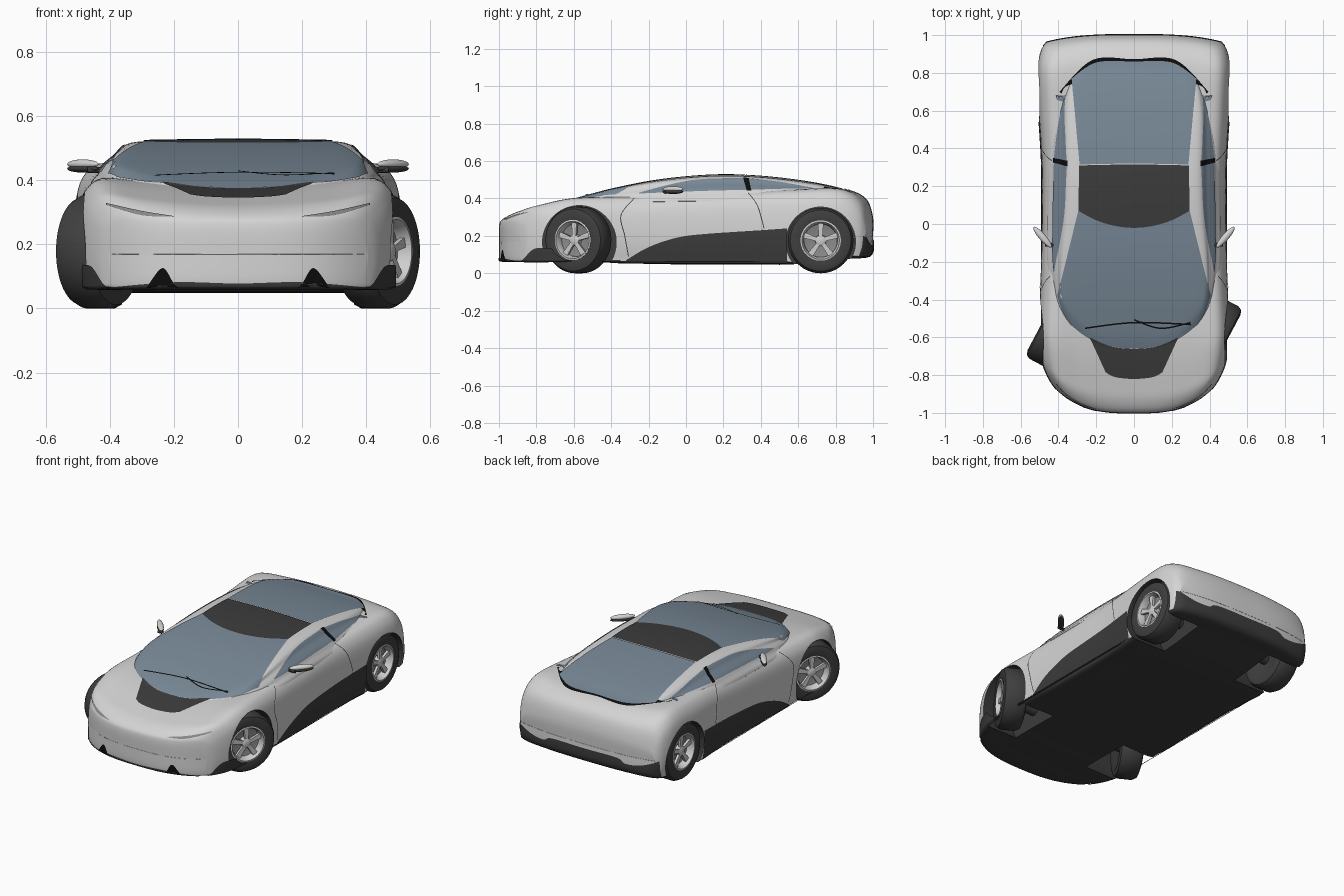
import bpy, bmesh, math
from mathutils import Vector, Matrix
from mathutils.bvhtree import BVHTree

if "Cube" in bpy.data.objects:
    bpy.data.objects.remove(bpy.data.objects["Cube"], do_unlink=True)


def material(name, r, g, b):
    m = bpy.data.materials.new(name)
    m.use_nodes = True
    m.diffuse_color = (r, g, b, 1)
    m.node_tree.nodes["Principled BSDF"].inputs["Base Color"].default_value = (r, g, b, 1)
    return m


WHITE = material("white paint", .66, .66, .66)
GLASS = material("blue grey glass", .19, .25, .31)
DARK = material("dark trim", .045, .045, .045)
RUBBER = material("tyre rubber", .05, .05, .05)
BLACK = material("black trim", .004, .004, .004)
SILVER = material("silver rim", .62, .62, .62)
GREY = material("grey metal", .25, .25, .25)


def smooth(ob, angle=40):
    bpy.ops.object.select_all(action='DESELECT')
    ob.select_set(True)
    bpy.context.view_layer.objects.active = ob
    bpy.ops.object.shade_smooth_by_angle(angle=math.radians(angle))


def build(name, verts, faces, mat, closed=True):
    me = bpy.data.meshes.new(name)
    me.from_pydata(verts, [], faces)
    if closed:
        bm = bmesh.new()
        bm.from_mesh(me)
        bmesh.ops.recalc_face_normals(bm, faces=bm.faces)
        bm.to_mesh(me)
        bm.free()
    ob = bpy.data.objects.new(name, me)
    bpy.context.collection.objects.link(ob)
    me.materials.append(mat)
    smooth(ob)
    return ob


def spline(pts, n):
    """n + 1 even samples of a Catmull-Rom curve through pts."""
    out, last = [], len(pts) - 1
    for k in range(n + 1):
        t = k / n * last
        i = min(int(t), last - 1)
        t -= i
        p = [Vector(pts[max(0, min(last, i + d))]) for d in (-1, 0, 1, 2)]
        m0, m1 = (p[2] - p[0]) / 2, (p[3] - p[1]) / 2
        out.append(p[1] * (2*t**3 - 3*t*t + 1) + m0 * (t**3 - 2*t*t + t)
                   + p[2] * (3*t*t - 2*t**3) + m1 * (t**3 - t*t))
    return out


def loft(name, stations, section, mat, bend=lambda x, y: 0):
    """Skin mirrored half sections along y."""
    rings = []
    for s in spline(stations, 84):
        half = spline(section(s), 36)
        ring = [(p[0], p[1]) for p in half] + [(-p[0], p[1]) for p in half[-2:0:-1]]
        rings.append([(x, s[0] + bend(x, s[0]), z) for x, z in ring])
    n = len(rings[0])
    faces = [(r*n + i, r*n + (i+1) % n, (r+1)*n + (i+1) % n, (r+1)*n + i)
             for r in range(len(rings) - 1) for i in range(n)]
    faces += [tuple(range(n)), tuple(range(len(rings)*n - n, len(rings)*n))]
    return build(name, [v for r in rings for v in r], faces, mat)


# Body shell: y, half width, shoulder z, centre z, bottom z
body_stations = [
    (-1, .40, .17, .17, .169), (-1, .41, .26, .25, .08), (-.985, .44, .30, .285, .065),
    (-.93, .475, .345, .315, .06), (-.85, .495, .368, .335, .06), (-.7, .505, .395, .365, .06),
    (-.55, .505, .405, .385, .06), (-.3, .495, .41, .40, .055), (0, .488, .42, .42, .05),
    (.3, .488, .432, .44, .05), (.6, .505, .446, .45, .05), (.8, .512, .452, .452, .07),
    (.9, .508, .43, .437, .08), (.97, .49, .375, .39, .085), (1, .465, .28, .30, .12),
    (1, .46, .2, .2, .199)]


def body_section(s):
    _, w, zs, zc, zb = s
    low = [(0, 0), (.6, 0), (.93, 0), (.98, .1), (1, .4), (.985, .72), (.94, .9)]
    pts = [(f*w, zb + g*(zs - zb)) for f, g in low]
    return pts + [(f*w, zs + (zc - zs)*(1 - (f/.84)**2)) for f in (.84, .6, .3, 0)]


def body_bend(x, y):
    c = abs(x / .5)**3
    return .22*c*max(0, min(1, (-.5 - y)/.5)) - .05*c*max(0, min(1, (y - .5)/.5))


body = loft("body_shell", body_stations, body_section, WHITE, body_bend)
body.data.materials.append(DARK)
for f in body.data.polygons:
    if f.normal.z < -.6 and f.center.z < .12:
        f.material_index = 1

# Cabin: y, belt half width, roof half width, roof z
cabin_stations = [
    (-.66, .16, .10, .372), (-.6, .28, .22, .395), (-.5, .37, .32, .423), (-.4, .41, .37, .449),
    (-.2, .432, .365, .49), (0, .432, .345, .515), (.2, .43, .335, .526), (.4, .428, .335, .518),
    (.6, .415, .335, .496), (.75, .38, .31, .47), (.88, .3, .25, .438)]


def cabin_section(s):
    _, wb, wr, zt = s
    h = zt - .37
    pts = [(0, 0), (wb*.98, 0), (wb, .4), ((wb+wr)/2, .7), (wr, .94), (wr*.6, .985), (0, 1)]
    return [(x, .37 + g*h) for x, g in pts]


cabin = loft("cabin", cabin_stations, cabin_section, WHITE)

# Combined surface onto which the panels are laid
verts, polys = [], []
for ob in (body, cabin):
    base = len(verts)
    verts += [v.co.copy() for v in ob.data.vertices]
    polys += [[base + i for i in f.vertices] for f in ob.data.polygons]
surface = BVHTree.FromPolygons(verts, polys)

VIEWS = {  # panel plane -> ray start, ray direction
    "top": (lambda a, b: (a, b, 2), Vector((0, 0, -1))),
    "side": (lambda a, b: (2, a, b), Vector((-1, 0, 0))),
    "front": (lambda a, b: (a, -2, b), Vector((0, 1, 0))),
    "rear": (lambda a, b: (a, 2, b), Vector((0, -1, 0)))}


def panel(name, view, edge_a, edge_b, mat, span=False, lift=.004, n=32, m=20):
    """Thin skin between two curves; span mirrors the curves, otherwise the panel is mirrored."""
    start, ray = VIEWS[view]
    if span:
        edge_a, edge_b = ([(-x, y) for x, y in e[:0:-1]] + e for e in (edge_a, edge_b))
    vs = []
    for a, b in zip(spline(edge_a, n), spline(edge_b, n)):
        for j in range(m + 1):
            p = a.lerp(b, j / m)
            hit, nor, _, _ = surface.ray_cast(Vector(start(*p)), ray)
            if hit:
                if nor.dot(ray) > 0:
                    nor = -nor
                hit = hit + (nor - ray).normalized() * lift
            vs.append(hit)
    faces = []
    for i in range(n):
        for j in range(m):
            q = [i*(m+1) + j, (i+1)*(m+1) + j, (i+1)*(m+1) + j + 1, i*(m+1) + j + 1]
            if all(vs[k] is not None for k in q):
                up = (vs[q[1]] - vs[q[0]]).cross(vs[q[2]] - vs[q[0]])
                faces.append(q if up.dot(ray) < 0 else q[::-1])
    ob = build(name, [v if v is not None else Vector((0, 0, .3)) for v in vs], faces, mat, False)
    bm = bmesh.new()
    bm.from_mesh(ob.data)
    bmesh.ops.delete(bm, geom=[v for v in bm.verts if not v.link_faces], context='VERTS')
    bm.to_mesh(ob.data)
    bm.free()
    if not span:
        ob.modifiers.new("mirror", 'MIRROR').use_mirror_merge = False
    return ob


# Top panels
panel("windshield", "top", [(0, -.66), (.15, -.64), (.27, -.585), (.36, -.5), (.405, -.38)],
      [(0, -.02), (.1, -.01), (.2, .02), (.295, .07)], GLASS, True)
panel("roof_panel", "top", [(0, -.02), (.1, -.01), (.2, .02), (.295, .07)],
      [(0, .315), (.29, .31)], DARK, True)
panel("rear_glass", "top", [(0, .32), (.288, .315)],
      [(0, .86), (.2, .855), (.33, .77)], GLASS, True)
panel("rear_glass_trim", "top", [(0, .8), (.33, .74), (.385, .69)],
      [(0, .872), (.22, .868), (.395, .70)], BLACK, True, .002)
panel("hood_panel", "top", [(0, -.82), (.1, -.81), (.15, -.785)],
      [(0, -.66), (.12, -.648), (.235, -.6)], DARK, True)

# Side windows, sills and door seams
panel("door_window", "side", [(-.25, .425), (.05, .438), (.325, .445)],
      [(-.25, .43), (-.05, .482), (.1, .503), (.305, .508)], GLASS)
panel("quarter_window", "side", [(.35, .445), (.5, .45), (.68, .452)],
      [(.335, .506), (.5, .488), (.68, .456)], GLASS)
panel("door_pillar", "side", [(.325, .44), (.305, .51)], [(.35, .44), (.335, .508)], BLACK)
panel("sill", "side", [(-.33, .055), (.1, .055), (.54, .055)],
      [(-.32, .07), (-.2, .14), (-.05, .19), (.1, .21), (.4, .23), (.54, .24)], DARK)


def seam(name, view, pts, da, db, mat=DARK):
    panel(name, view, pts, [(a + da, b + db) for a, b in pts], mat, lift=.003, m=2)


seam("door_front_seam", "side", [(-.28, .40), (-.35, .31), (-.33, .2), (-.31, .09)], .005, 0)
seam("door_rear_seam", "side", [(.33, .43), (.38, .36), (.415, .24)], .005, 0)
seam("sill_crease", "side", [(.28, .09), (.41, .235)], .005, 0, BLACK)

# Front and rear details
panel("headlight", "front", [(.2, .285), (.3, .290), (.41, .322)],
      [(.2, .287), (.3, .303), (.41, .328)], GREY)
panel("front_vent", "front", [(.185, .066), (.235, .066), (.285, .066)],
      [(.20, .075), (.225, .12), (.245, .12), (.28, .072)], BLACK)
panel("front_corner", "front", [(.40, .062), (.49, .062)], [(.42, .075), (.455, .13), (.49, .135)], DARK)
panel("front_lip", "front", [(0, .062), (.42, .062)], [(0, .078), (.2, .082), (.42, .064)], DARK, True)
panel("rear_bumper", "rear", [(0, .088), (.48, .088)],
      [(0, .175), (.22, .175), (.28, .15), (.38, .16), (.48, .2)], DARK, True)

# Wipers lying on the windshield
for i, pts in enumerate([[(-.26, -.555), (0, -.525), (.3, -.535)], [(0, -.51), (.14, -.555), (.3, -.525)]]):
    wiper = panel("wiper_%d" % (i + 1), "top", pts, [(a, b + .008) for a, b in pts], BLACK, lift=.008, m=2)
    wiper.modifiers.clear()


def cylinder(name, radius, depth, loc, mat):
    bpy.ops.mesh.primitive_cylinder_add(vertices=64, radius=radius, depth=depth, location=loc,
                                        rotation=(0, math.pi/2, 0))
    ob = bpy.context.object
    ob.name = name
    ob.data.materials.append(mat)
    smooth(ob)
    return ob


# Wheel arches cut out of the body
for y, r, z in ((-.57, .197, .165), (.72, .186, .168)):
    for side in (1, -1):
        cutter = cylinder("arch_cutter", r, .42, (side*.47, y, z), DARK)
        cutter.hide_render = True
        mod = body.modifiers.new("arch", 'BOOLEAN')
        mod.operation, mod.solver, mod.object = 'DIFFERENCE', 'EXACT', cutter
        mod.material_mode = 'TRANSFER'
        bpy.context.view_layer.objects.active = body
        bpy.ops.object.modifier_apply(modifier=mod.name)
        bpy.data.objects.remove(cutter, do_unlink=True)
smooth(body, 35)


def lathe(name, profile, mat, place):
    n = 56
    vs = [(x, r*math.cos(2*math.pi*k/n), r*math.sin(2*math.pi*k/n)) for x, r in profile for k in range(n)]
    fs = [(i*n + k, i*n + (k+1) % n, (i+1)*n + (k+1) % n, (i+1)*n + k)
          for i in range(len(profile) - 1) for k in range(n)]
    build(name, vs, fs, mat).matrix_world = place


# Wheels: tyre, dish, bright ring, hub and five spokes; the front pair is steered
def wheel(name, x, y, r, turn):
    place = Matrix.Translation((x, y, r)) @ Matrix.Rotation(turn + (math.pi if x < 0 else 0), 4, 'Z')
    lathe(name + "_tyre", [(-.05, .001), (-.055, .1), (-.07, .14), (-.062, r-.012), (-.04, r), (.04, r),
                           (.062, r-.012), (.07, .14), (.064, .104), (.03, .1)], RUBBER, place)
    lathe(name + "_dish", [(.03, .104), (.018, .07), (.018, .001)], GREY, place)
    lathe(name + "_rim", [(.03, .106), (.066, .108), (.068, .1), (.045, .09), (.02, .088)], SILVER, place)
    lathe(name + "_hub", [(.018, .03), (.05, .028), (.055, .018), (.055, .001)], SILVER, place)
    bm = bmesh.new()
    for k in range(5):
        spin = Matrix.Rotation(k*2*math.pi/5, 4, 'X')
        box = bmesh.ops.create_cube(bm, size=1)["verts"]
        for v in box:
            wide = .032 if v.co.z > 0 else .02
            v.co = spin @ Vector((.043 + v.co.x*.016, v.co.y*wide, .058 + v.co.z*.078))
    me = bpy.data.meshes.new(name + "_spokes")
    bm.to_mesh(me)
    bm.free()
    me.materials.append(SILVER)
    ob = bpy.data.objects.new(name + "_spokes", me)
    bpy.context.collection.objects.link(ob)
    ob.matrix_world = place


for label, s in (("left", 1), ("right", -1)):
    wheel("front_%s_wheel" % label, s*.435, -.575, .178, math.radians(-28))
    wheel("rear_%s_wheel" % label, s*.425, .72, .175, 0)
    # Door mirrors: painted shell, dark underside, stalk
    for part, z, mat, h in (("shell", .45, WHITE, .015), ("base", .436, DARK, .012)):
        bpy.ops.mesh.primitive_uv_sphere_add(segments=32, ring_count=16, location=(s*.484, -.07, z))
        ob = bpy.context.object
        ob.name = "%s_mirror_%s" % (label, part)
        ob.scale = (.072, .018, h)
        ob.rotation_euler.z = s*math.radians(49)
        ob.data.materials.append(mat)
        smooth(ob)
    cylinder(label + "_mirror_stalk", .009, .07, (s*.435, -.11, .432), DARK)
for label, y in (("front", -.575), ("rear", .72)):
    cylinder(label + "_axle", .03, .8, (0, y, .165), DARK)
